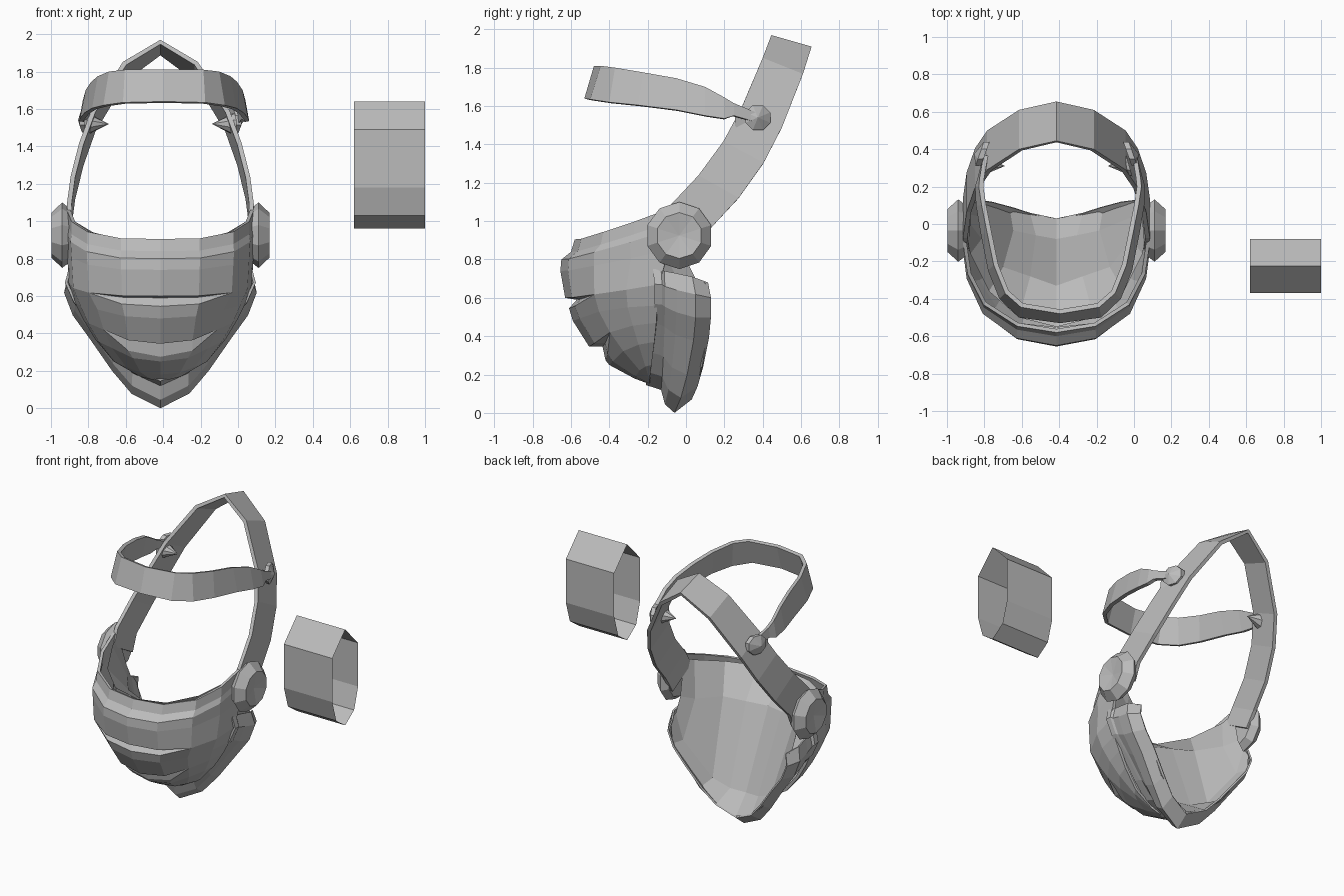
import bpy
import bmesh
from math import cos, sin, tau

cube = bpy.data.objects.get("Cube")
if cube:
    bpy.data.objects.remove(cube, do_unlink=True)

CENTRE_X = -0.415

grey = bpy.data.materials.new("plain grey")
grey.use_nodes = True
grey.diffuse_color = (0.5, 0.5, 0.5, 1)
for node in grey.node_tree.nodes:
    if node.type == "BSDF_PRINCIPLED":
        node.inputs["Base Color"].default_value = grey.diffuse_color


def finish(name, bm, mirrored=True, thickness=0):
    """Turn a bmesh into an object, mirrored about the mask centre line."""
    mesh = bpy.data.meshes.new(name)
    bm.to_mesh(mesh)
    bm.free()
    mesh.materials.append(grey)
    obj = bpy.data.objects.new(name, mesh)
    bpy.context.collection.objects.link(obj)
    if mirrored:
        obj.location.x = CENTRE_X
        obj.modifiers.new("mirror", "MIRROR")
    if thickness:
        solid = obj.modifiers.new("thickness", "SOLIDIFY")
        solid.thickness = thickness
        solid.offset = -1
    return obj


def loft(name, rows, mirrored=True, thickness=0):
    """Skin rows of points that run from the centre line to the side."""
    bm = bmesh.new()
    grid = [[bm.verts.new(p) for p in row] for row in rows]
    for upper, lower in zip(grid, grid[1:]):
        for j in range(len(upper) - 1):
            bm.faces.new((upper[j], lower[j], lower[j + 1], upper[j + 1]))
    bmesh.ops.remove_doubles(bm, verts=bm.verts, dist=0.0001)
    return finish(name, bm, mirrored, thickness)


def bent_row(shape, y_mid, y_side, z_mid, z_side, width, in_dip=0, down_dip=0):
    """Spread a cross-section from middle to side; dips only move the middle."""
    dips = [1, 0.8] + [0] * len(shape)
    return [(width * u, y_mid + (y_side - y_mid) * v + in_dip * k,
             z_mid + (z_side - z_mid) * w - down_dip * k)
            for (u, v, w), k in zip(shape, dips)]


def lathe(name, profile, sides, y, z, lean=0):
    """Revolve (distance from centre, radius) pairs about a sideways axis."""
    bm = bmesh.new()
    rings = []
    for d, r in profile:
        circle = [(r * cos(tau * (k + 0.5) / sides), r * sin(tau * (k + 0.5) / sides))
                  for k in range(sides)]
        rings.append([bm.verts.new((d - lean * a, y + a, z + b)) for a, b in circle])
    for a, b in zip(rings, rings[1:]):
        for k in range(sides):
            n = (k + 1) % sides
            bm.faces.new((a[k], a[n], b[n], b[k]))
    bmesh.ops.remove_doubles(bm, verts=bm.verts, dist=0.0001)
    bmesh.ops.recalc_face_normals(bm, faces=bm.faces)
    return finish(name, bm)


# Front mask: plates from rim to chin, with two slits that taper to points
upper_shape = [(0, 0, 0), (.42, .07, .02), (.78, .31, .25), (.95, .65, .6), (1, 1, 1)]
lower_shape = [(0, 0, 0), (.42, .08, .15), (.74, .31, .6), (.94, .65, .88), (1, 1, 1)]
upper_slit = (-.63, -.14, .60, .67, .49)
lower_slit = (-.505, -.155, .345, .47, .41)
upper_rows = [
    (-.58, -.10, .905, 1.06, .5),
    (-.60, -.10, .84, .99, .5),
    (-.65, -.10, .80, .95, .505),
    (-.655, -.09, .74, .85, .5),
    upper_slit,
    upper_slit + (.06, .01),
    upper_slit + (.02, .055),
]
lower_rows = [
    (-.59, -.15, .48, .56, .455),
    lower_slit,
    lower_slit + (.07, 0),
    lower_slit + (.085, .07),
    (-.40, -.165, .25, .37, .35),
    (-.27, -.18, .18, .25, .25),
    (-.19, -.19, .15, .17, .11),
]
loft("front_mask", [bent_row(upper_shape, *r) for r in upper_rows]
     + [bent_row(lower_shape, *r) for r in lower_rows], thickness=0.02)

# Inner lining: sloped wall, V-shaped panel and floor running to the open back
lining_rows = [
    [(0, -.55, .895), (.2, -.5, .9), (.36, -.36, .94), (.46, -.16, 1), (.48, -.07, 1.04)],
    [(0, -.33, .73), (.14, -.28, .745), (.285, -.23, .76), (.4, -.08, .77), (.46, 0, .8)],
    [(0, -.08, .21), (.11, -.06, .22), (.23, -.035, .27), (.41, .04, .52), (.46, .05, .7)],
    [(0, .03, .085), (.14, .055, .14), (.25, .085, .24), (.435, .125, .52), (.465, .1, .68)],
]
loft("inner_lining", lining_rows)

# Jaw guard: ribs from the raised seam to the open back
jaw_shape = [(0, 0, 0), (.3, .3, .11), (.5, .6, .28), (.74, .9, .53),
             (.91, 1, .7), (1, 1, .87), (.96, .85, 1)]
jaw_rows = [
    (-.2, -.165, .16, .75, .495),
    (-.21, -.165, .145, .75, .51),
    (-.16, -.125, .13, .75, .51),
    (-.13, -.11, .12, .74, .5),
    (-.11, -.05, .045, .73, .505),
    (-.06, .05, 0, .71, .515),
    (.03, .13, .07, .68, .47),
]
loft("jaw_guard", [bent_row(jaw_shape, *r) for r in jaw_rows], thickness=0.012)

# Rear strap arching over the head
strap_path = [(0, .55, 1.94), (.2, .505, 1.81), (.37, .395, 1.54), (.435, .3, 1.36),
              (.48, .17, 1.18), (.5, .03, 1.03), (.49, -.03, .92)]
loft("rear_strap", [[(d, y + s * .105, z - s * (.03 + .06 * d)) for d, y, z in strap_path]
                    for s in (1, -1)], thickness=0.025)

# Forehead band: leans outward at the lower edge, narrows to an arm at each end
band_top = [(0, -.48, 1.81), (.21, -.445, 1.81), (.295, -.37, 1.8), (.355, -.22, 1.775),
            (.39, -.05, 1.745), (.42, .1, 1.7), (.435, .2, 1.645), (.43, .25, 1.615),
            (.41, .37, 1.565)]
band_low = [(0, -.53, 1.64), (.22, -.5, 1.635), (.325, -.4, 1.62), (.385, -.25, 1.605),
            (.425, -.05, 1.58), (.45, .1, 1.55), (.455, .2, 1.535), (.44, .25, 1.55),
            (.41, .37, 1.515)]
band = loft("forehead_band", [band_top, band_low], thickness=0.025)
band.location.x += 0.02

# Ear discs, band bolts and the spikes inside them
lathe("ear_discs", [(.48, 0), (.48, .14), (.525, .175), (.583, .12), (.563, 0)],
      10, -.035, .925)
lathe("band_bolts", [(.38, 0), (.38, .068), (.41, .07), (.44, 0)], 8, .375, 1.54, lean=.35)
lathe("inner_spikes", [(.39, 0), (.39, .06), (.275, 0)], 8, .31, 1.52, lean=.3)

# Separate open sleeve beside the mask
sleeve = [(-.225, 1.64), (-.37, 1.49), (-.37, 1.18), (-.325, 1.03), (-.225, .96),
          (-.125, 1.03), (-.08, 1.18), (-.08, 1.49), (-.225, 1.64)]
loft("side_sleeve", [[(x, y, z) for x in (.62, 1)] for y, z in sleeve], mirrored=False)
